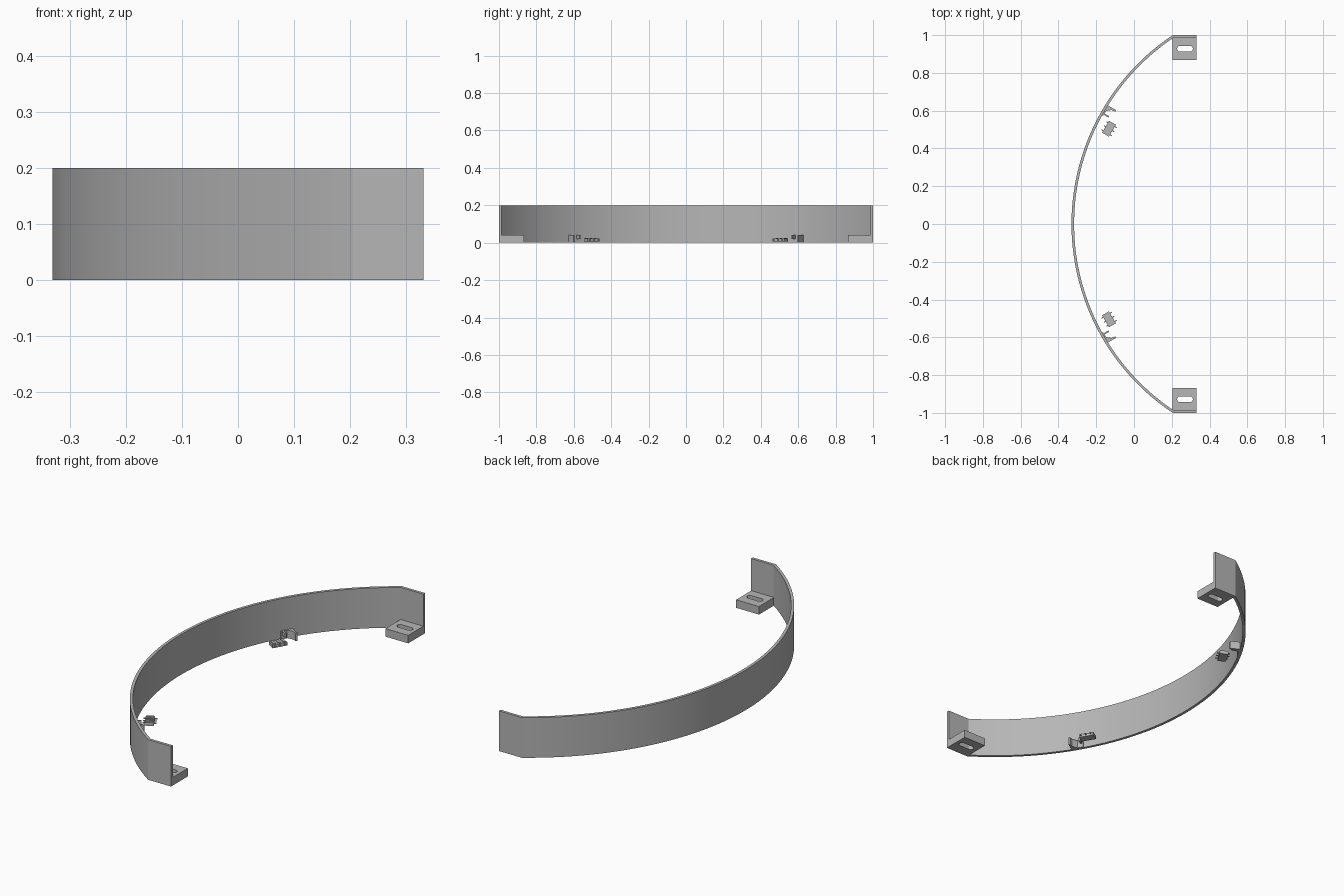
import bpy
import bmesh
import math
from mathutils import Vector

cube = bpy.data.objects.get("Cube")
if cube:
    bpy.data.objects.remove(cube, do_unlink=True)

grey = bpy.data.materials.new("plain_grey")
grey.use_nodes = True
colour = (0.47, 0.47, 0.47, 1)
grey.diffuse_color = colour
grey.node_tree.nodes["Principled BSDF"].inputs["Base Color"].default_value = colour


def prism(name, outline, z0, z1):
    """Extrude a closed plan outline from z0 to z1."""
    bm = bmesh.new()
    face = bm.faces.new([bm.verts.new((x, y, z0)) for x, y in outline])
    top = bmesh.ops.extrude_face_region(bm, geom=[face])
    verts = [v for v in top["geom"] if isinstance(v, bmesh.types.BMVert)]
    bmesh.ops.translate(bm, verts=verts, vec=(0, 0, z1 - z0))
    bmesh.ops.recalc_face_normals(bm, faces=bm.faces)
    mesh = bpy.data.meshes.new(name)
    bm.to_mesh(mesh)
    bm.free()
    mesh.materials.append(grey)
    obj = bpy.data.objects.new(name, mesh)
    bpy.context.collection.objects.link(obj)
    return obj


def rect(x0, x1, y0, y1):
    return [(x0, y0), (x1, y0), (x1, y1), (x0, y1)]


R, CX, END, WALL, HEIGHT = 1.201, 0.87, 0.331, 0.014, 0.2


def arc(radius, half_width, steps=72):
    a = math.asin(half_width / radius)
    angles = [-a + 2 * a * i / steps for i in range(steps + 1)]
    return [(CX - radius * math.cos(t), radius * math.sin(t)) for t in angles]


# Curved wall with straight end tabs
outer = [(END, -1)] + arc(R, 1) + [(END, 1)]
inner = [(END, -1 + WALL)] + arc(R - WALL, 1 - WALL) + [(END, 1 - WALL)]
wall = prism("curved_wall", outer + inner[::-1], 0, HEIGHT)
bpy.context.view_layer.objects.active = wall
wall.select_set(True)
bpy.ops.object.shade_smooth_by_angle(angle=math.radians(20))
wall.select_set(False)

for side, s in (("left", 1), ("right", -1)):
    # Mounting foot with a rounded slot
    foot = prism(f"{side}_foot", rect(0.205, END, s * 0.867, s * 0.99), 0, 0.04)
    slot = []
    for centre, start in ((0.297, -90), (0.243, 90)):
        for i in range(9):
            t = math.radians(start + i * 22.5)
            slot.append((centre + 0.015 * math.cos(t), s * 0.928 + 0.015 * math.sin(t)))
    cutter = prism(f"{side}_slot_cutter", slot, -0.02, 0.06)
    cutter.hide_render = True
    cutter.hide_viewport = True
    cut = foot.modifiers.new("slot", "BOOLEAN")
    cut.operation = "DIFFERENCE"
    cut.solver = "EXACT"
    cut.object = cutter

    # Local frame on the inner wall: u points inward, v along the wall
    angle = math.asin(0.6 / (R - WALL))
    u = Vector((math.cos(angle), -math.sin(angle)))
    v = Vector((math.sin(angle), math.cos(angle)))
    base = Vector((CX, 0)) - (R - WALL) * u

    def local(points):
        plan = [base + u * a + v * b for a, b in points]
        return [(p.x, s * p.y) for p in plan]

    # Clip bracket: back plate, tall fin with gusset, short fin
    prism(f"{side}_clip_plate", local(rect(-0.004, 0.006, -0.028, 0.032)), 0, 0.04)
    fin = [(0, 0.032), (0.05, 0.032), (0.05, 0.024), (0.028, 0.02), (0.006, 0.002), (0, 0)]
    prism(f"{side}_clip_fin", local(fin), 0, 0.04)
    prism(f"{side}_clip_lower_fin", local(rect(0, 0.034, -0.022, -0.014)), 0.02, 0.04)

    # Connector block with thin pins on both faces
    prism(f"{side}_connector", local(rect(0.046, 0.088, -0.108, -0.035)), 0.006, 0.022)
    for n, b in enumerate((-0.096, -0.071, -0.046)):
        prism(f"{side}_pin_{n + 1}", local(rect(0.036, 0.1, b - 0.002, b + 0.002)), 0.012, 0.017)
        prism(f"{side}_rib_{n + 1}", local(rect(0.05, 0.084, b - 0.006, b + 0.006)), 0.02, 0.026)
